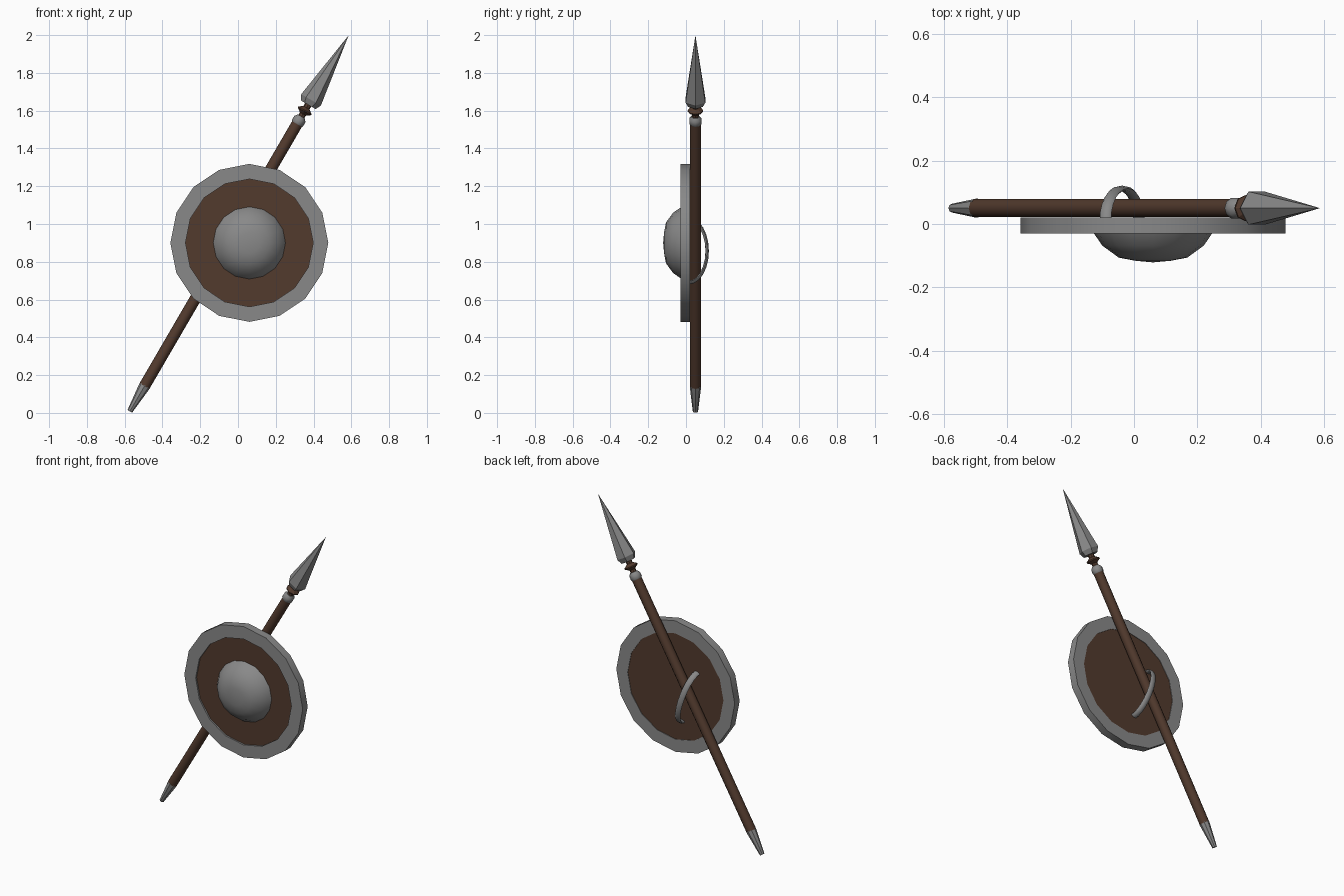
import bpy, bmesh, math
from mathutils import Matrix, Vector

if "Cube" in bpy.data.objects:
    bpy.data.objects.remove(bpy.data.objects["Cube"])


def material(name, rgb):
    m = bpy.data.materials.new(name)
    m.diffuse_color = (*rgb, 1)
    m.use_nodes = True
    m.node_tree.nodes["Principled BSDF"].inputs["Base Color"].default_value = m.diffuse_color
    return m


STEEL = material("grey steel", (0.25, 0.25, 0.25))
WOOD = material("brown wood", (0.085, 0.043, 0.027))


def finish(name, bm, mat, smooth):
    bmesh.ops.remove_doubles(bm, verts=bm.verts, dist=1e-5)
    bmesh.ops.recalc_face_normals(bm, faces=bm.faces)
    me = bpy.data.meshes.new(name)
    bm.to_mesh(me)
    bm.free()
    me.materials.append(mat)
    ob = bpy.data.objects.new(name, me)
    bpy.context.collection.objects.link(ob)
    if smooth:
        bpy.ops.object.select_all(action='DESELECT')
        ob.select_set(True)
        bpy.context.view_layer.objects.active = ob
        bpy.ops.object.shade_smooth_by_angle(angle=math.radians(smooth))
    return ob


def lathe(name, profile, sides, matrix, mat, smooth=0, closed=False, phase=0):
    """Spin (radius, height) points around local z, then place with matrix."""
    bm = bmesh.new()
    rings = []
    for r, h in profile:
        rings.append([bm.verts.new(matrix @ Vector((
            r * math.cos(phase + 2 * math.pi * i / sides),
            r * math.sin(phase + 2 * math.pi * i / sides), h))) for i in range(sides)])
    pairs = list(zip(rings, rings[1:]))
    if closed:
        pairs.append((rings[-1], rings[0]))
    else:
        for ring, (r, h) in ((rings[0], profile[0]), (rings[-1], profile[-1])):
            if r > 1e-4:
                bm.faces.new(ring)
    for a, b in pairs:
        for i in range(sides):
            j = (i + 1) % sides
            bm.faces.new((a[i], a[j], b[j], b[i]))
    return finish(name, bm, mat, smooth)


# Spear, leaning 30 degrees, behind the shield
S = Matrix.Translation((-0.573, 0.05, 0.008)) @ Matrix.Rotation(math.radians(30.2), 4, 'Y')
lathe("spear_butt", [(0.014, 0), (0.03, 0.15), (0.03, 0.16)], 8, S, STEEL, 40)
lathe("spear_shaft", [(0.03, 0.155), (0.03, 1.77)], 10, S, WOOD, 40)
lathe("shaft_collar", [(0.028, 1.757), (0.034, 1.765), (0.034, 1.79), (0.022, 1.806)],
      10, S, STEEL, 40)
lathe("neck_ring", [(0.018, 1.795), (0.018, 1.822), (0.041, 1.838), (0.041, 1.844),
                    (0.018, 1.86), (0.02, 1.90)], 8, S, WOOD)
lathe("spear_head", [(0.045, 1.878), (0.06, 1.908), (0, 2.304)], 6, S, STEEL)

# Shield: rim, board and boss
D = Matrix.Translation((0.06, 0, 0.9)) @ Matrix.Rotation(math.radians(90), 4, 'X')
lathe("shield_rim", [(0.418, -0.02), (0.418, 0.03), (0.338, 0.03), (0.338, -0.02)],
      16, D, STEEL, 40, closed=True)
lathe("shield_board", [(0.345, -0.017), (0.345, 0.02)], 16, D, WOOD)
lathe("shield_boss", [(0.194, 0.015), (0.186, 0.03), (0.16, 0.068), (0.108, 0.106),
                      (0.055, 0.116), (0, 0.121)], 16, D, STEEL, 60)

# Grip: flattened band arching over the spear at the back of the shield
top, low = Vector((-0.09, 0.015, 1.025)), Vector((0.015, 0.015, 0.69))
mid, half = (top + low) / 2, (top - low) / 2
out = Vector((0, 1, 0))
side = half.normalized().cross(out)
bm = bmesh.new()
rings = []
for k in range(13):
    a = math.pi * k / 12
    c = mid + half * math.cos(a) + out * 0.097 * math.sin(a)
    n = (half.normalized() * math.cos(a) * 0.097 + out * math.sin(a) * half.length).normalized()
    rings.append([bm.verts.new(c + n * 0.009 * math.cos(b) + side * 0.019 * math.sin(b))
                  for b in [math.pi * i / 4 for i in range(8)]])
for a, b in zip(rings, rings[1:]):
    for i in range(8):
        j = (i + 1) % 8
        bm.faces.new((a[i], a[j], b[j], b[i]))
bm.faces.new(rings[0])
bm.faces.new(rings[-1])
finish("shield_grip", bm, STEEL, 60)
